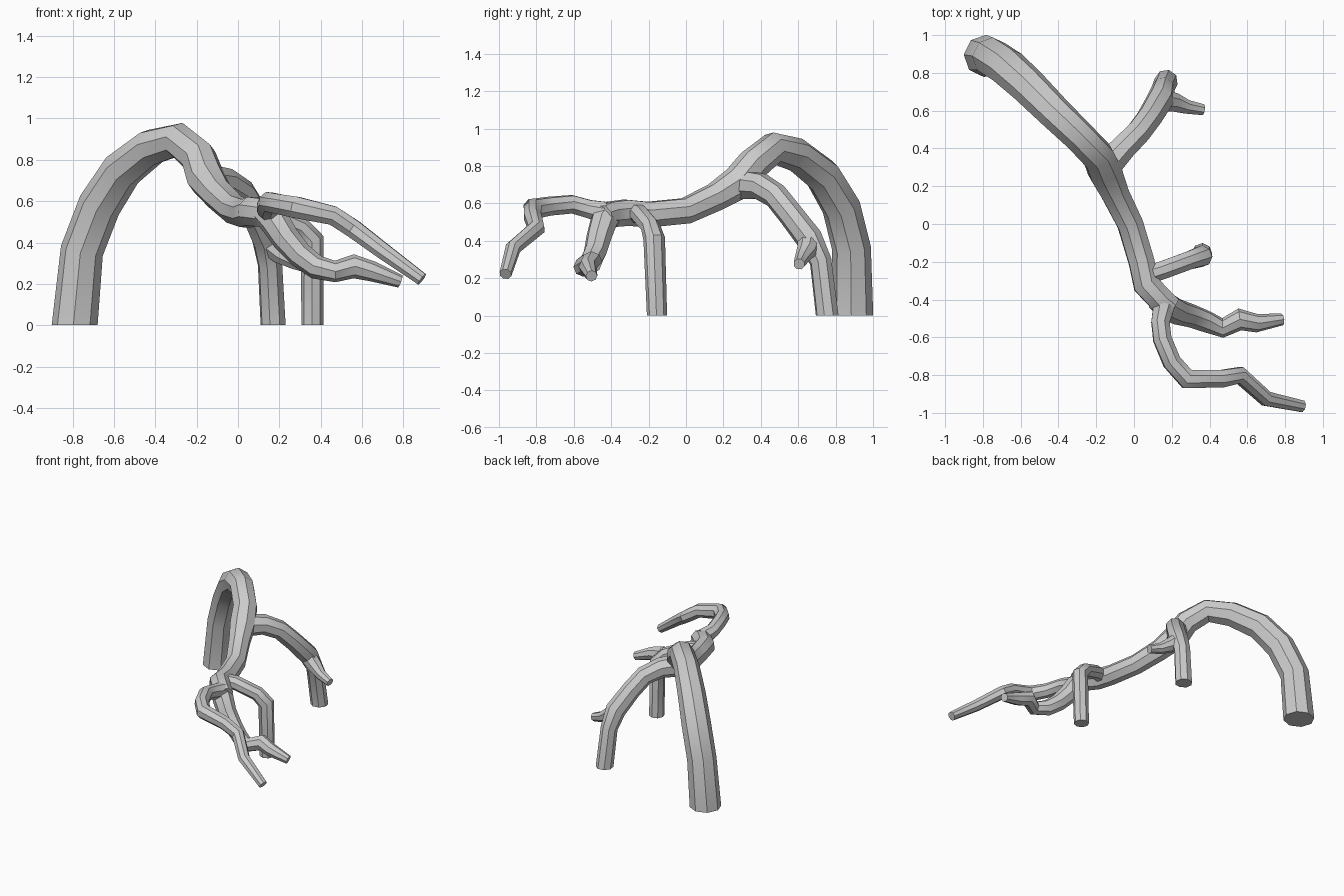
import bpy, bmesh, math
from mathutils import Vector

SIDES = 8


def limb(name, path, ground=False):
    """Loft an eight-sided tube through (x, y, z, radius) points."""
    pts = [Vector(p[:3]) for p in path]
    rads = [p[3] for p in path]
    n = len(pts)
    bm = bmesh.new()
    rings, side = [], None
    for i in range(n):
        a = (pts[i] - pts[i - 1]).normalized() if i > 0 else Vector()
        b = (pts[i + 1] - pts[i]).normalized() if i < n - 1 else Vector()
        t = (a + b).normalized()
        if ground and i == n - 1:
            t = Vector((0, 0, -1))
        if side is None:
            ref = Vector((0, 0, 1)) if abs(t.z) < 0.8 else Vector((1, 0, 0))
            side = ref
        side = (side - t * side.dot(t)).normalized()
        up = t.cross(side)
        ring = []
        for k in range(SIDES):
            ang = 2 * math.pi * (k + 0.5) / SIDES
            r = rads[i] * 1.04
            ring.append(bm.verts.new(pts[i] + (side * math.cos(ang) + up * math.sin(ang)) * r))
        rings.append(ring)
    for r0, r1 in zip(rings, rings[1:]):
        for k in range(SIDES):
            j = (k + 1) % SIDES
            bm.faces.new((r0[k], r0[j], r1[j], r1[k]))
    bm.faces.new(rings[0])
    bm.faces.new(rings[-1])
    bmesh.ops.recalc_face_normals(bm, faces=bm.faces[:])
    me = bpy.data.meshes.new(name)
    bm.to_mesh(me)
    bm.free()
    ob = bpy.data.objects.new(name, me)
    bpy.context.collection.objects.link(ob)
    bpy.ops.object.select_all(action='DESELECT')
    ob.select_set(True)
    bpy.context.view_layer.objects.active = ob
    bpy.ops.object.shade_smooth_by_angle(angle=math.radians(40))
    return ob


# Thick arching root and the main stem, running down to its ground end
limb("main_trunk", [
    (0.20, -0.445, 0.53, .06), (0.15, -0.41, 0.54, .07), (0.065, -0.32, 0.55, .072),
    (0.04, -0.2, 0.54, .07), (-0.02, 0.0, 0.56, .07), (-0.10, 0.16, 0.635, .075),
    (-0.155, 0.28, 0.71, .09), (-0.19, 0.36, 0.81, .085), (-0.29, 0.465, 0.895, .083),
    (-0.42, 0.59, 0.86, .088), (-0.56, 0.73, 0.75, .095), (-0.67, 0.83, 0.58, .10),
    (-0.755, 0.885, 0.36, .10), (-0.79, 0.89, 0.0, .107)], ground=True)

# Rear branch bending down into a leg, with a short stub
limb("rear_branch", [
    (-0.16, 0.29, 0.70, .08), (-0.06, 0.40, 0.69, .07), (0.02, 0.48, 0.64, .066),
    (0.08, 0.56, 0.54, .066), (0.14, 0.66, 0.41, .070), (0.155, 0.72, 0.29, .058),
    (0.17, 0.755, 0.0, .06)], ground=True)
limb("rear_stub", [
    (0.12, 0.66, 0.42, .06), (0.21, 0.645, 0.345, .052), (0.28, 0.62, 0.305, .038),
    (0.365, 0.605, 0.275, .03)])

# Middle supporting leg
limb("middle_leg", [
    (0.04, -0.28, 0.55, .05), (0.15, -0.245, 0.54, .05), (0.30, -0.19, 0.475, .05),
    (0.36, -0.17, 0.41, .056), (0.36, -0.155, 0.0, .052)], ground=True)

# Two wavy front twigs
limb("front_lower_twig", [
    (0.13, -0.40, 0.55, .065), (0.18, -0.44, 0.50, .072), (0.23, -0.465, 0.42, .066),
    (0.30, -0.485, 0.34, .06), (0.38, -0.515, 0.28, .056), (0.47, -0.55, 0.26, .05),
    (0.56, -0.505, 0.285, .056), (0.65, -0.525, 0.26, .047), (0.785, -0.505, 0.212, .03)])
limb("front_upper_twig", [
    (0.16, -0.43, 0.55, .06), (0.14, -0.52, 0.57, .05), (0.15, -0.61, 0.595, .05),
    (0.20, -0.73, 0.585, .05), (0.28, -0.82, 0.57, .054), (0.46, -0.82, 0.53, .048),
    (0.56, -0.80, 0.465, .046), (0.70, -0.925, 0.36, .041), (0.89, -0.965, 0.222, .032)])
